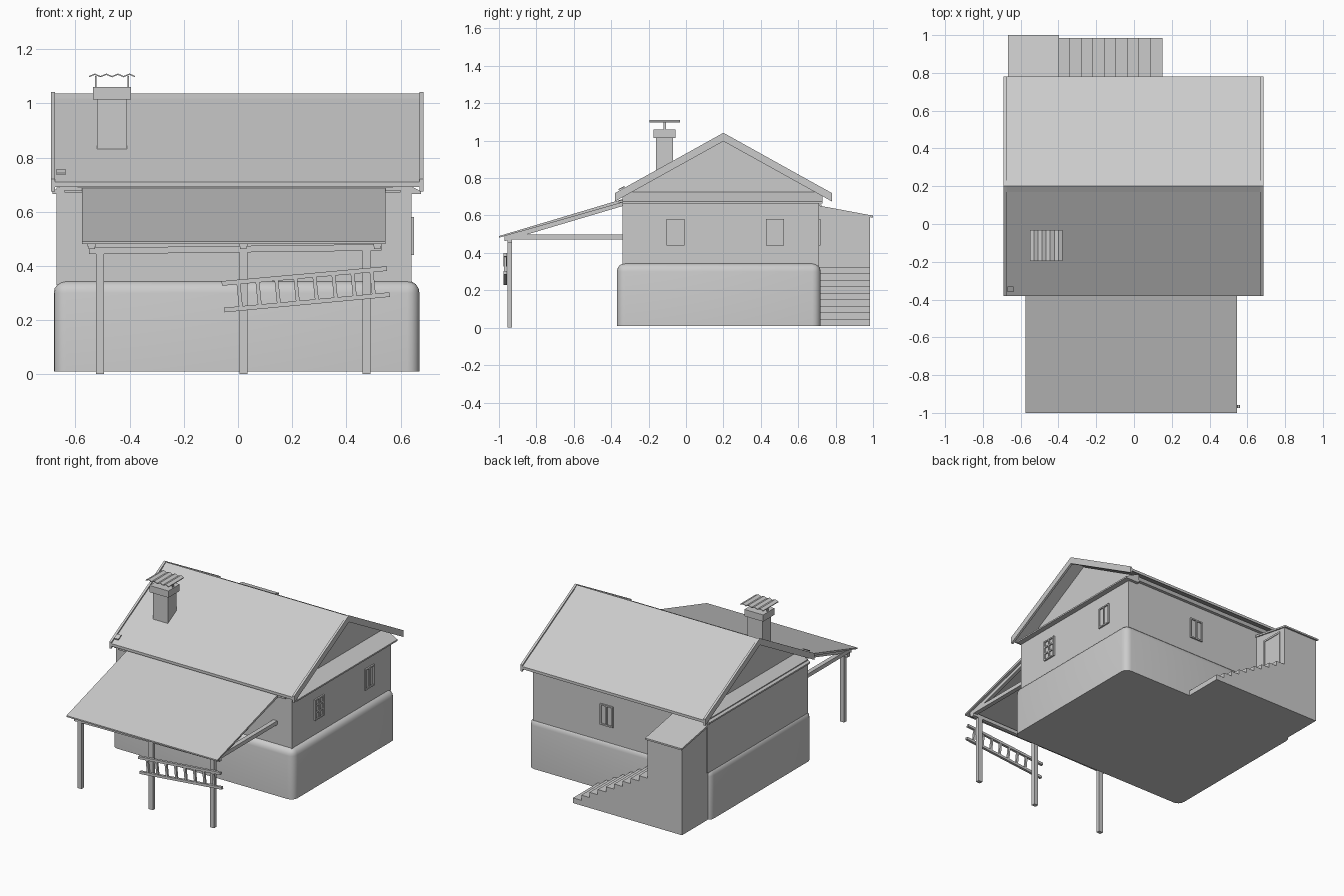
import bpy, bmesh
from mathutils import Vector

cube = bpy.data.objects.get("Cube")
if cube:
    bpy.data.objects.remove(cube)

grey = bpy.data.materials.new("plain grey")
grey.use_nodes = True
tone = (0.6, 0.6, 0.6, 1)
grey.diffuse_color = tone
grey.node_tree.nodes["Principled BSDF"].inputs["Base Color"].default_value = tone


def finish(name, bm):
    bmesh.ops.recalc_face_normals(bm, faces=bm.faces)
    mesh = bpy.data.meshes.new(name)
    bm.to_mesh(mesh)
    bm.free()
    mesh.materials.append(grey)
    obj = bpy.data.objects.new(name, mesh)
    bpy.context.collection.objects.link(obj)
    return obj


def prism(name, axis, points, lo, hi):
    """Extrude a profile along x (points are y, z) or along y (points are x, z)."""
    bm = bmesh.new()
    place = (lambda p, t: (t, p[0], p[1])) if axis == "x" else (lambda p, t: (p[0], t, p[1]))
    face = bm.faces.new([bm.verts.new(place(p, lo)) for p in points])
    ext = bmesh.ops.extrude_face_region(bm, geom=[face])
    shift = Vector(place((0, 0), hi - lo))
    for v in ext["geom"]:
        if isinstance(v, bmesh.types.BMVert):
            v.co += shift
    return finish(name, bm)


def box(name, x, y, z):
    return prism(name, "x", [(y[0], z[0]), (y[1], z[0]), (y[1], z[1]), (y[0], z[1])], *x)


def bar(name, a, b, size):
    """Square bar between two points."""
    a, b = Vector(a), Vector(b)
    obj = box(name, (-size / 2, size / 2), (-size / 2, size / 2), (0, (b - a).length))
    obj.location = a
    obj.rotation_euler = (b - a).to_track_quat("Z", "Y").to_euler()
    return obj


# Stone base with rounded corners and top edge
base = box("stone_base", (-0.68, 0.67), (-0.37, 0.72), (0.01, 0.345))
bm = bmesh.new()
bm.from_mesh(base.data)
edges = [e for e in bm.edges if max(v.co.z for v in e.verts) > 0.3]
bmesh.ops.bevel(bm, geom=edges, offset=0.045, segments=4, profile=0.5, affect="EDGES")
bm.to_mesh(base.data)
bm.free()
bpy.context.view_layer.objects.active = base
base.select_set(True)
bpy.ops.object.shade_smooth_by_angle(angle=0.7)
base.select_set(False)

# House walls and attic
box("house_walls", (-0.67, 0.64), (-0.34, 0.71), (0.33, 0.69))
prism("attic", "x", [(-0.33, 0.68), (0.73, 0.68), (0.7, 0.73), (0.2, 1.01), (-0.3, 0.73)], -0.6, 0.58)

# Small sloped skirts below both gables
for name, inner, outer in (("right_skirt", 0.57, 0.675), ("left_skirt", -0.59, -0.685)):
    prism(name, "y", [(inner, 0.73), (outer, 0.675), (outer, 0.665), (inner, 0.665)], -0.34, 0.73)


def gable_band(top, drop):
    """Inverted V profile of the main roof."""
    return [(-0.38, top - 0.322), (0.2, top), (0.78, top - 0.322),
            (0.78, top - 0.322 - drop), (0.2, top - drop), (-0.38, top - 0.322 - drop)]


# Main roof, edge boards, ridge cap
prism("main_roof", "x", gable_band(1.032, 0.018), -0.68, 0.675)
for name, lo in (("left_edge_board", -0.69), ("right_edge_board", 0.67)):
    prism(name, "x", gable_band(1.042, 0.045), lo, lo + 0.015)
prism("ridge_cap", "x", [(0.17, 1.018), (0.2, 1.037), (0.23, 1.018), (0.2, 1.02)], -0.675, 0.67)
prism("roof_hook", "x", [(-0.36, 0.735), (-0.33, 0.751), (-0.33, 0.758), (-0.36, 0.742)], -0.67, -0.637)

# Chimney with wavy rain cover
box("chimney", (-0.52, -0.41), (-0.16, -0.07), (0.75, 1.03))
box("chimney_cap", (-0.535, -0.395), (-0.175, -0.055), (1.015, 1.06))
for x in (-0.525, -0.405):
    box("cover_post", (x - 0.003, x + 0.003), (-0.12, -0.108), (1.05, 1.1))
wave = [(-0.55 + 0.0213 * i, 1.101 + 0.009 * (i % 2)) for i in range(9)]
prism("chimney_cover", "y", wave + [(x, z - 0.005) for x, z in reversed(wave)], -0.195, -0.032)

# Canopy over the front yard
prism("canopy_roof", "x", [(-1, 0.49), (-0.33, 0.69), (-0.33, 0.672), (-1, 0.481)], -0.575, 0.545)
box("canopy_ledger", (-0.64, 0.6), (-0.36, -0.335), (0.67, 0.68))
for x in (-0.54, 0.02, 0.515):
    box("tie_beam", (x - 0.015, x + 0.015), (-0.965, -0.33), (0.472, 0.498))
    prism("rafter", "x", [(-0.97, 0.49), (-0.34, 0.675), (-0.34, 0.65), (-0.97, 0.463)], x - 0.012, x + 0.012)
for x in (-0.51, 0.02, 0.475):
    box("canopy_post", (x - 0.015, x + 0.015), (-0.955, -0.93), (0, 0.47))
bar("canopy_cross_beam", (-0.55, -0.943, 0.455), (0.53, -0.943, 0.468), 0.024)

# Ladder hung on the posts
low, high = (Vector((-0.05, -0.966, 0.237)), Vector((0.56, -0.966, 0.294))), \
            (Vector((-0.06, -0.966, 0.335)), Vector((0.55, -0.966, 0.39)))
for a, b in (low, high):
    bar("ladder_rail", a, b, 0.017)
for i in range(8):
    t = 0.1 + i * 0.115
    bar("ladder_rung", low[0].lerp(low[1], t), high[0].lerp(high[1], t), 0.014)

# Back porch: solid stair, enclosed landing and sloped roof
profile = [(-0.66, 0.01), (0.15, 0.01)]
step = 0.55 / 9
for i in range(9):
    z = 0.01 + (i + 1) * 0.035
    profile += [(0.15 - i * step, z), (0.15 - (i + 1) * step, z)]
profile.append((-0.66, 0.325))
prism("porch_stairs", "y", profile, 0.7, 0.985)
prism("porch_room", "x", [(0.7, 0.32), (0.985, 0.32), (0.985, 0.592), (0.7, 0.645)], -0.66, -0.405)
prism("porch_roof", "x", [(0.7, 0.642), (1, 0.588), (1, 0.599), (0.7, 0.655)], -0.668, -0.397)
box("porch_corner_post", (-0.668, -0.645), (0.705, 0.725), (0.33, 0.66))

# Porch door on the stair side
for y in (0.79, 0.932):
    box("door_jamb", (-0.41, -0.398), (y, y + 0.01), (0.325, 0.575))
box("door_lintel", (-0.41, -0.398), (0.79, 0.942), (0.568, 0.58))
box("door_panel", (-0.41, -0.402), (0.8, 0.932), (0.33, 0.568))


def window(name, side, centre, bars):
    """Frame and glazing bars standing proud of a wall."""
    def piece(part, u, z, depth):
        if side == "right":
            box(name + part, (0.63, 0.64 + depth), u, z)
        else:
            box(name + part, u, (0.7, 0.71 + depth), z)
    a, b, lo, hi, w = centre - 0.048, centre + 0.048, 0.44, 0.58, 0.009
    piece("_glass", (a, b), (lo, hi), 0.002)
    for u in (a, centre - w / 2, b - w):
        piece("_upright", (u, u + w), (lo, hi), 0.01)
    for z in [lo, hi - w] + bars:
        piece("_rail", (a, b), (z, z + w), 0.01)


window("front_side_window", "right", -0.057, [0.485, 0.53])
window("rear_side_window", "right", 0.475, [])
window("back_window", "back", 0.09, [])
